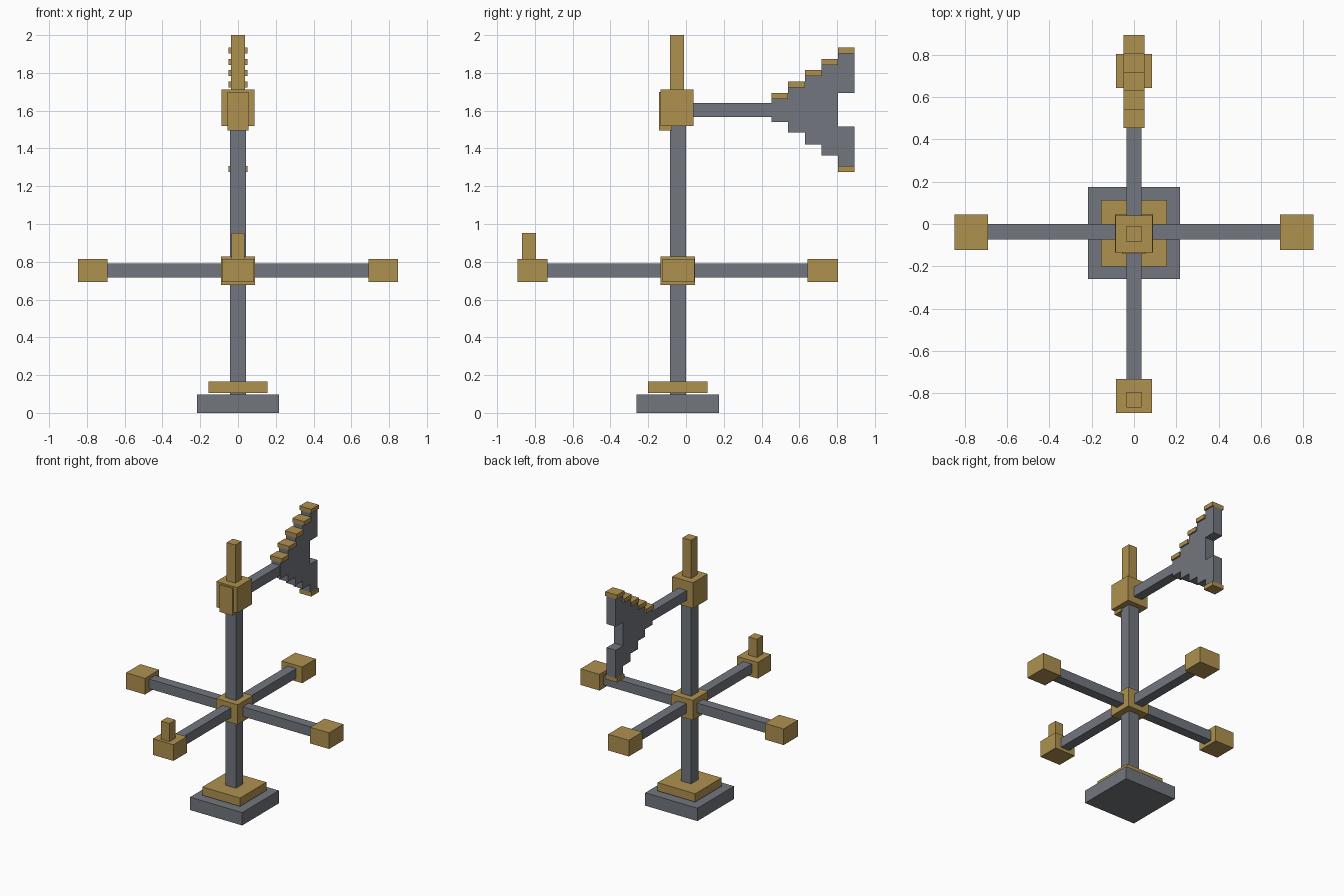
import bpy
import bmesh

old = bpy.data.objects.get("Cube")
if old:
    bpy.data.objects.remove(old, do_unlink=True)


def material(name, colour):
    mat = bpy.data.materials.new(name)
    mat.use_nodes = True
    mat.diffuse_color = colour
    mat.node_tree.nodes["Principled BSDF"].inputs["Base Color"].default_value = colour
    return mat


BRASS = material("brass", (0.43, 0.285, 0.08, 1))
IRON = material("grey iron", (0.168, 0.184, 0.21, 1))
AXIS = -0.043  # y of the upright post


def add_mesh(name, bm, mat):
    bmesh.ops.recalc_face_normals(bm, faces=bm.faces)
    mesh = bpy.data.meshes.new(name)
    bm.to_mesh(mesh)
    bm.free()
    mesh.materials.append(mat)
    obj = bpy.data.objects.new(name, mesh)
    bpy.context.collection.objects.link(obj)
    return obj


def box(name, mat, x, y, z):
    """Box from (low, high) ranges on each axis."""
    bm = bmesh.new()
    bmesh.ops.create_cube(bm, size=1)
    for v in bm.verts:
        v.co = [r[0] if c < 0 else r[1] for c, r in zip(v.co, (x, y, z))]
    return add_mesh(name, bm, mat)


def span(half, centre=0.0):
    return (centre - half, centre + half)


# Stepped foot and upright post
box("base", IRON, span(0.218), span(0.218, AXIS), (0, 0.097))
box("base_plate", BRASS, span(0.157), span(0.157, AXIS), (0.104, 0.167))
box("post", IRON, span(0.043), span(0.043, AXIS), (0.09, 1.6))

# Compass cross: hub, four arms and end blocks
ARM_Z, KNOB_Z = (0.717, 0.79), (0.693, 0.815)
box("cross_hub", BRASS, span(0.091), span(0.091, AXIS), (0.678, 0.828))
for side, sign in (("left", 1), ("right", -1)):
    box(side + "_arm", IRON, sorted((sign * 0.05, sign * 0.72)),
        span(0.036, -0.037), ARM_Z)
    box(side + "_block", BRASS, sorted((sign * 0.69, sign * 0.848)),
        span(0.085, -0.039), KNOB_Z)
box("front_arm", IRON, span(0.036), (-0.76, -0.09), ARM_Z)
box("front_block", BRASS, span(0.086), (-0.893, -0.733), KNOB_Z)
box("front_marker", BRASS, span(0.035), (-0.868, -0.795), (0.8, 0.952))
box("back_arm", IRON, span(0.036), (0.0, 0.67), ARM_Z)
box("back_block", BRASS, span(0.086), (0.643, 0.805), KNOB_Z)

# Head: block, front plate and spike
box("head_block", BRASS, span(0.087), (-0.135, 0.04), (1.518, 1.712))
box("head_front_plate", BRASS, span(0.055), (-0.143, -0.075), (1.494, 1.7))
box("spike", BRASS, span(0.036), (-0.084, -0.01), (1.7, 2.0))

# Tail boom
box("tail_boom", IRON, span(0.035), (0.02, 0.47), (1.566, 1.64))

# Stepped tail fin with a notch in its rear edge
steps = [0.453, 0.541, 0.629, 0.717, 0.804, 0.893]
tops = [1.663, 1.723, 1.783, 1.843, 1.903]
bottoms = [1.54, 1.484, 1.422, 1.363, 1.306]
NOTCH = (1.515, 1.693)
outline = []
for i, z in enumerate(tops):
    outline += [(steps[i], z), (steps[i + 1], z)]
outline += [(steps[5], NOTCH[1]), (steps[4], NOTCH[1]),
            (steps[4], NOTCH[0]), (steps[5], NOTCH[0])]
for i, z in reversed(list(enumerate(bottoms))):
    outline += [(steps[i + 1], z), (steps[i], z)]
bm = bmesh.new()
fin = bm.faces.new([bm.verts.new((-0.038, y, z)) for y, z in outline])
new = bmesh.ops.extrude_face_region(bm, geom=[fin])["geom"]
bmesh.ops.translate(bm, vec=(0.076, 0, 0),
                    verts=[g for g in new if isinstance(g, bmesh.types.BMVert)])
add_mesh("tail_fin", bm, IRON)

# Brass caps on the fin steps and under its lower tip
for i, z in enumerate(tops):
    box(f"fin_cap_{i + 1}", BRASS, span(0.049), steps[i:i + 2], (z, z + 0.031))
box("fin_lower_cap", BRASS, span(0.049), steps[4:], (1.275, bottoms[4]))
